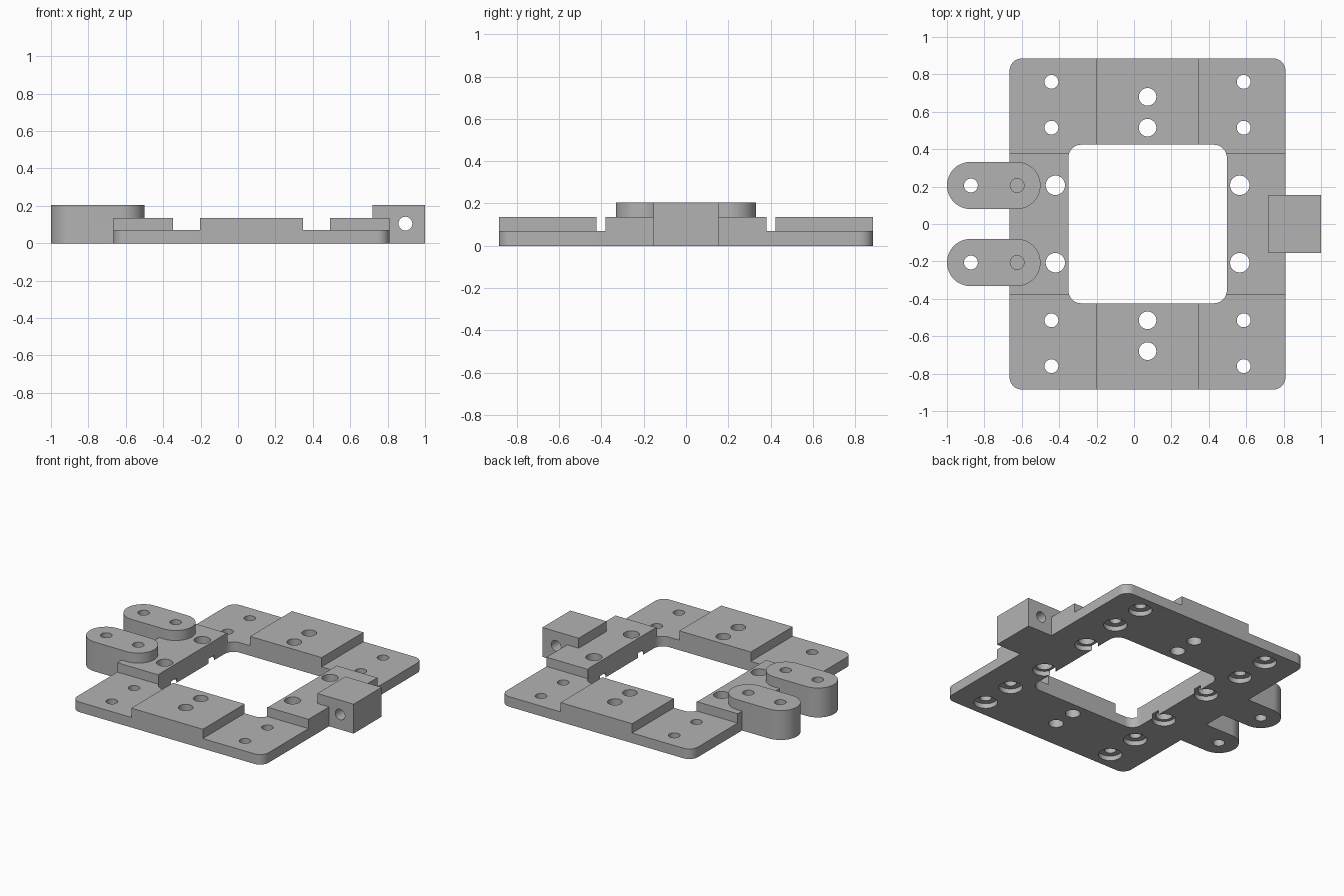
import bpy, bmesh, math
from mathutils import Matrix

old = bpy.data.objects.get("Cube")
if old:
    bpy.data.objects.remove(old, do_unlink=True)

grey = bpy.data.materials.new("plain grey")
grey.use_nodes = True
colour = (0.45, 0.45, 0.45, 1)
grey.diffuse_color = colour
grey.node_tree.nodes["Principled BSDF"].inputs["Base Color"].default_value = colour

MID_X = 0.0725          # centre line of the plate
HALF_X, HALF_Y = 0.7375, 0.885
BASE, PAD, TOP = 0.07, 0.135, 0.205
OVER = 0.05             # extra length for cutters


def slab(name, cx, cy, hx, hy, z0, z1, radius=0, steps=12):
    """Upright prism with a rounded rectangle outline."""
    bm = bmesh.new()
    outline = []
    for i, (sx, sy) in enumerate([(1, 1), (-1, 1), (-1, -1), (1, -1)]):
        for k in range(steps + 1 if radius else 1):
            a = (i + k / steps) * math.pi / 2
            outline.append(bm.verts.new((cx + sx * (hx - radius) + radius * math.cos(a),
                                         cy + sy * (hy - radius) + radius * math.sin(a), z0)))
    bmesh.ops.remove_doubles(bm, verts=outline, dist=0.0001)
    face = bm.faces.new([v for v in outline if v.is_valid])
    top = bmesh.ops.extrude_face_region(bm, geom=[face])["geom"]
    bmesh.ops.translate(bm, vec=(0, 0, z1 - z0),
                        verts=[g for g in top if isinstance(g, bmesh.types.BMVert)])
    bmesh.ops.recalc_face_normals(bm, faces=bm.faces)
    mesh = bpy.data.meshes.new(name)
    bm.to_mesh(mesh)
    bm.free()
    mesh.materials.append(grey)
    obj = bpy.data.objects.new(name, mesh)
    bpy.context.collection.objects.link(obj)
    return obj


def combine(body, tool, operation):
    """Apply a boolean and discard the tool."""
    mod = body.modifiers.new(operation, 'BOOLEAN')
    mod.operation, mod.solver, mod.object = operation, 'EXACT', tool
    bpy.context.view_layer.objects.active = body
    bpy.ops.object.modifier_apply(modifier=mod.name)
    bpy.data.objects.remove(tool, do_unlink=True)


def drill(body, x, y, radius, z0=-OVER, z1=TOP + OVER):
    combine(body, slab("drill", x, y, radius, radius, z0, z1, radius, 8), 'DIFFERENCE')


# Base plate with raised pads on all four sides
plate = slab("frame_plate", MID_X, 0, HALF_X, HALF_Y, 0, BASE, 0.065)
combine(plate, slab("side_pads", MID_X, 0, HALF_X, 0.38, 0, PAD), 'UNION')
combine(plate, slab("end_pads", MID_X, 0, 0.276, HALF_Y, 0, PAD), 'UNION')
combine(plate, slab("opening", MID_X, 0, 0.424, 0.424, -OVER, TOP, 0.07), 'DIFFERENCE')

# Rounded lugs on the right, square block on the left
for s in (-1, 1):
    combine(plate, slab("lug", -0.75, s * 0.206, 0.25, 0.126, 0, TOP, 0.126), 'UNION')
combine(plate, slab("block", 0.86, 0, 0.14, 0.154, 0, TOP), 'UNION')

# Holes, mirrored front to back
for s in (-1, 1):
    drill(plate, -0.872, s * 0.206, 0.037)
    drill(plate, -0.625, s * 0.206, 0.037, BASE)
    for y in (0.515, 0.68):
        drill(plate, MID_X, s * y, 0.047)
    for side in (-1, 1):
        for dx, y, r in ((0.514, 0.515, 0.037), (0.514, 0.76, 0.037), (0.493, 0.207, 0.052)):
            x = MID_X + side * dx
            drill(plate, x, s * y, r)
            drill(plate, x, s * y, 0.075, -OVER, 0.033)   # recess underneath

# Cross hole through the block
pin = slab("pin", 0, 0, 0.037, 0.037, -0.3, 0.3, 0.037, 8)
pin.data.transform(Matrix.Translation((0.895, 0, 0.105)) @ Matrix.Rotation(math.pi / 2, 4, 'X'))
combine(plate, pin, 'DIFFERENCE')

plate.select_set(True)
bpy.context.view_layer.objects.active = plate
bpy.ops.object.shade_smooth_by_angle(angle=math.radians(30))
